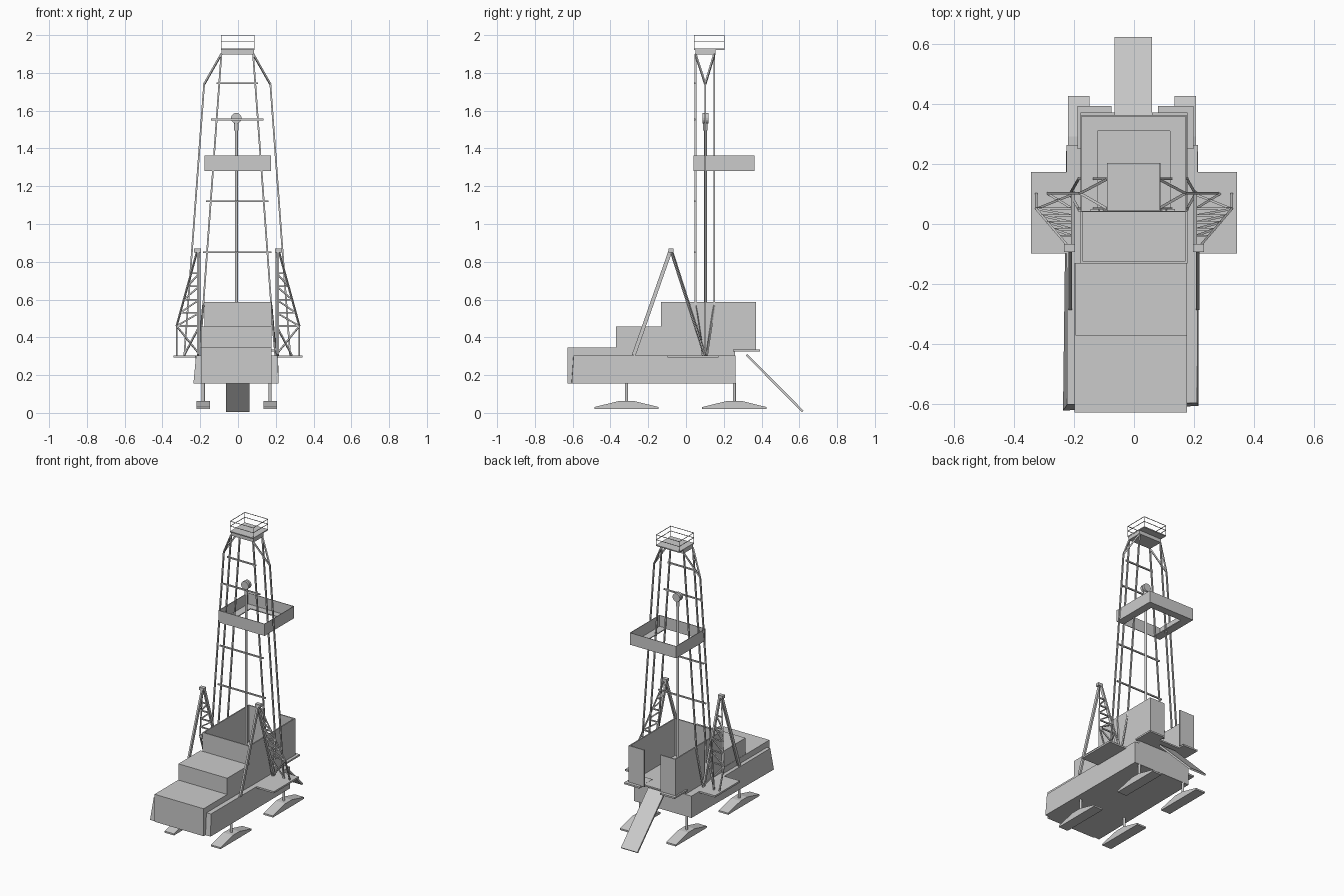
import bpy, bmesh
from math import pi
from mathutils import Vector, Matrix

if "Cube" in bpy.data.objects:
    bpy.data.objects.remove(bpy.data.objects["Cube"])


def finish(name, bm):
    bmesh.ops.recalc_face_normals(bm, faces=bm.faces)
    me = bpy.data.meshes.new(name)
    bm.to_mesh(me)
    bm.free()
    ob = bpy.data.objects.new(name, me)
    bpy.context.collection.objects.link(ob)
    return ob


def add_box(bm, x0, x1, y0, y1, z0, z1):
    m = (Matrix.Translation(((x0 + x1) / 2, (y0 + y1) / 2, (z0 + z1) / 2))
         @ Matrix.Diagonal((x1 - x0, y1 - y0, z1 - z0, 1)))
    bmesh.ops.create_cube(bm, size=1, matrix=m)


def boxes(name, *specs):
    bm = bmesh.new()
    for s in specs:
        add_box(bm, *s)
    return finish(name, bm)


def add_beam(bm, a, b, w, h=None):
    a, b = Vector(a), Vector(b)
    d = b - a
    m = (Matrix.Translation((a + b) / 2) @ d.to_track_quat('Z', 'Y').to_matrix().to_4x4()
         @ Matrix.Diagonal((w, h or w, d.length, 1)))
    bmesh.ops.create_cube(bm, size=1, matrix=m)


def beams(name, pairs, w):
    bm = bmesh.new()
    for a, b in pairs:
        add_beam(bm, a, b, w)
    return finish(name, bm)


def cylinder(name, loc, r, depth, axis='Z', seg=16):
    bm = bmesh.new()
    rot = Matrix.Rotation(pi / 2, 4, 'X') if axis == 'Y' else Matrix.Identity(4)
    bmesh.ops.create_cone(bm, cap_ends=True, segments=seg, radius1=r, radius2=r,
                          depth=depth, matrix=Matrix.Translation(loc) @ rot)
    return finish(name, bm)


def prism_x(name, profile, x0, x1):
    bm = bmesh.new()
    f = bm.faces.new([bm.verts.new((x0, y, z)) for y, z in profile])
    r = bmesh.ops.extrude_face_region(bm, geom=[f])
    vs = [v for v in r['geom'] if isinstance(v, bmesh.types.BMVert)]
    bmesh.ops.translate(bm, verts=vs, vec=(x1 - x0, 0, 0))
    return finish(name, bm)


# Hull: tapered side casings
bm = bmesh.new()
low = [(-.236, -.62), (.215, -.605), (.212, .262), (-.225, .262)]
top = [(-.222, -.60), (.210, -.595), (.212, .262), (-.225, .262)]
lo = [bm.verts.new((x, y, .155)) for x, y in low]
hi = [bm.verts.new((x, y, .305)) for x, y in top]
bm.faces.new(lo)
bm.faces.new(hi)
for i in range(4):
    j = (i + 1) % 4
    bm.faces.new((lo[i], lo[j], hi[j], hi[i]))
finish("hull", bm)

# Stepped front housings
boxes("front_housing", (-.197, .177, -.627, -.13, .156, .345))
boxes("stepped_housing", (-.195, .177, -.37, -.13, .34, .457))

# Drill floor with two rear landings and its walls
boxes("drill_floor", (-.178, .178, -.13, .26, .30, .332),
      (-.178, .178, .26, .345, .325, .335),
      (-.188, -.075, .25, .392, .325, .336), (.08, .198, .25, .392, .325, .336))
T = .008
boxes("floor_walls",
      (-.178, .178, -.132, -.132 + T, .332, .587),
      (-.178, -.178 + T, -.13, .37, .332, .587),
      (.178 - T, .178, -.13, .37, .332, .587),
      (-.178, -.063, .37 - T, .37, .332, .587),
      (.06, .178, .37 - T, .37, .332, .587))

# Rear ramp
bm = bmesh.new()
add_beam(bm, (-.002, .32, .308), (-.002, .618, .008), .125, .012)
bm.verts.ensure_lookup_table()
finish("ramp", bm)

# Side platforms
for s, n in ((-1, "left"), (1, "right")):
    a, b = sorted((s * .195, s * .342))
    boxes(n + "_side_platform", (a, b, -.098, .173, .293, .305))

# Walking feet with posts
for yc, ny in ((-.315, "front"), (.256, "rear")):
    for xc, nx in ((-.184, "left"), (.170, "right")):
        prof = [(-.17, .02), (.17, .02), (.17, .031), (.035, .064), (-.035, .064), (-.17, .031)]
        prism_x(f"{ny}_{nx}_foot", [(yc + y, z) for y, z in prof], xc - .036, xc + .036)
        cylinder(f"{ny}_{nx}_foot_post", (xc, yc, .108), .008, .1, seg=12)

# Mast legs: an inner pair and one outer leg on each side
CX = -.004
for s, n in ((-1, "left"), (1, "right")):
    pairs = []
    for y in (.05, .15):
        p_top = (CX + s * .084, y, 1.90)
        p_mid = (CX + s * .18, y, .57)
        pairs += [(p_top, p_mid), (p_mid, (CX + s * .203, .10 + (y - .1) * .2, .305)),
                  (p_top, (CX + s * .175, .102, 1.74))]
    pairs.append(((CX + s * .175, .102, 1.745), (CX + s * .28, .102, .305)))
    beams(n + "_mast_legs", pairs, .009)

# Mast rungs on the front face
beams("mast_rungs", [((CX - w, .046, z), (CX + w, .046, z))
                     for z, w in ((1.745, .11), (1.553, .14), (1.12, .165), (.85, .182))], .009)

# Crown block and railed platform
boxes("crown_block", (-.088, .085, .05, .155, 1.897, 1.925))
boxes("crown_platform", (-.09, .087, .042, .203, 1.922, 1.929))
corners = [(-.089, .043), (.086, .043), (.086, .202), (-.089, .202)]
rail = []
for i, (x, y) in enumerate(corners):
    x2, y2 = corners[(i + 1) % 4]
    rail.append(((x, y, 1.925), (x, y, 2.0)))
    rail += [((x, y, z), (x2, y2, z)) for z in (1.965, 1.9985)]
beams("crown_railing", rail, .003)

# Pipe racking board: upright walls around a U-shaped walkway
boxes("racking_board_walls",
      (-.178, .175, .040, .044, 1.28, 1.362), (-.178, .175, .358, .362, 1.28, 1.362),
      (-.178, -.174, .040, .362, 1.28, 1.362), (.171, .175, .040, .362, 1.28, 1.362))
boxes("racking_board_walkway",
      (-.177, -.122, .042, .36, 1.28, 1.286), (.12, .174, .042, .36, 1.28, 1.286),
      (-.122, .12, .31, .36, 1.28, 1.286))

# Drill string, hook and travelling block
cylinder("drill_string", (-.009, .102, .92), .008, 1.19, seg=12)
cylinder("hook", (-.009, .102, 1.515), .012, .04, seg=12)
for i, y in enumerate((.094, .112)):
    cylinder(f"travelling_block_{i + 1}", (-.009, y, 1.56), .028, .015, 'Y', 20)

# Side A-frames with a lattice rear leg
for s, n in ((-1, "left"), (1, "right")):
    def P(x, z, s=s):
        # point in the sloping plane of the rear leg
        return (s * x, -.08 + (.865 - z) / .56 * .18, z)
    def outer(z):
        return .215 + (.865 - z) / .405 * .11 if z > .46 else .325
    bm = bmesh.new()
    add_beam(bm, (s * .212, -.08, .865), (s * .212, -.277, .305), .012, .02)
    add_beam(bm, P(.204, .865), P(.204, .305), .012, .018)
    finish(n + "_a_frame", bm)
    boxes(n + "_a_frame_cap", (*sorted((s * .196, s * .232)), -.093, -.066, .85, .87))
    pairs = [(P(.215, .86), P(.325, .46)), (P(.325, .46), P(.325, .305)),
             (P(.325, .46), P(.204, .31)), (P(.204, .46), P(.285, .305))]
    levels = [.46, .53, .60, .67, .74]
    for i, z in enumerate(levels):
        pairs.append((P(.204, z), P(outer(z), z)))
        if i + 1 < len(levels):
            z2 = levels[i + 1]
            pairs.append((P(outer(z), z), P(.204, z2)))
    beams(n + "_a_frame_lattice", pairs, .008)
